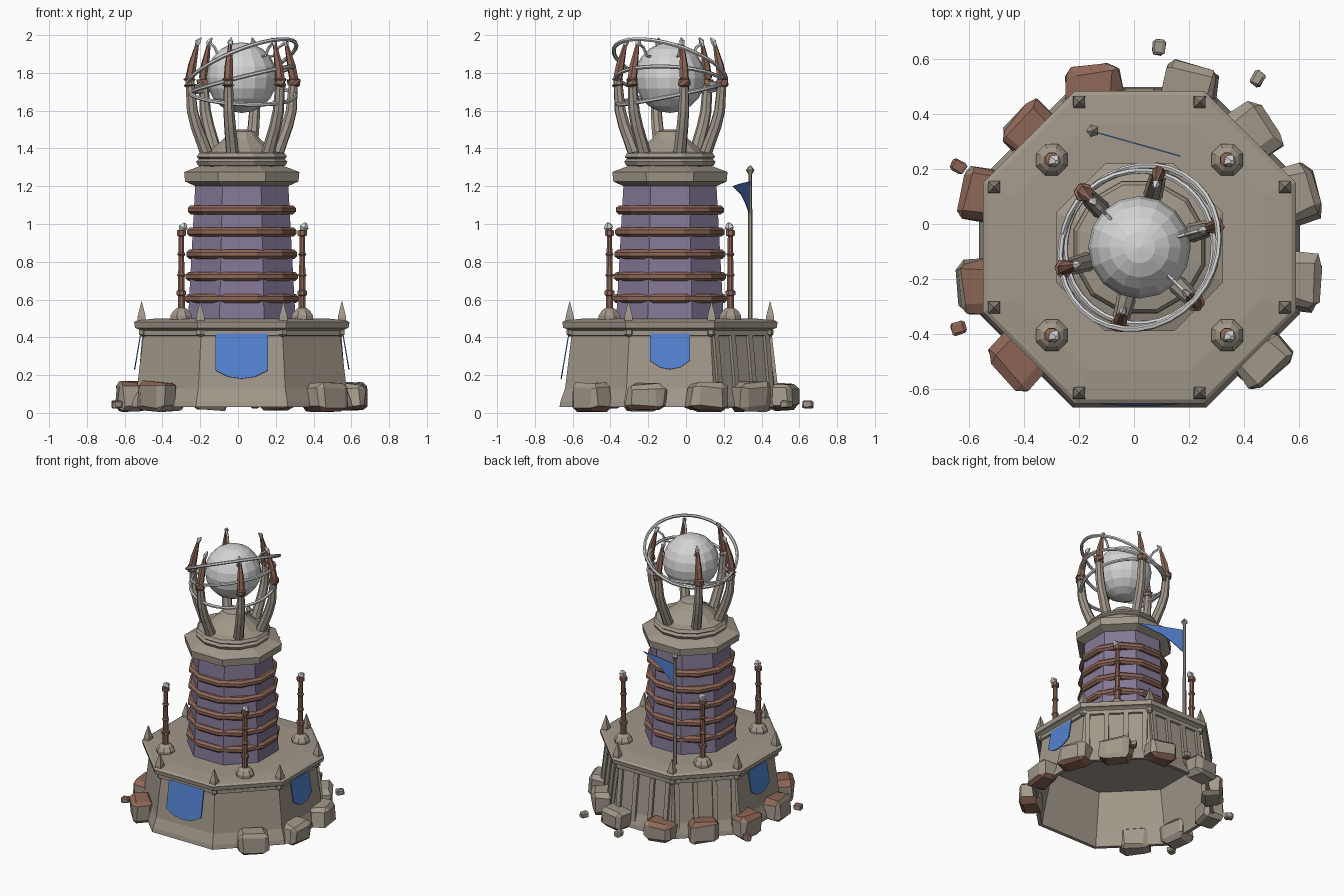
import bpy, bmesh, math, random
from mathutils import Vector, Matrix

if "Cube" in bpy.data.objects:
    bpy.data.objects.remove(bpy.data.objects["Cube"])

random.seed(4)
CX, CY = 0.02, -0.085          # tower axis
AX = Vector((CX, CY, 0))


def mat(name, rgb):
    m = bpy.data.materials.new(name)
    m.diffuse_color = (*rgb, 1)
    m.use_nodes = True
    m.node_tree.nodes["Principled BSDF"].inputs["Base Color"].default_value = m.diffuse_color
    return m


STONE = mat("stone", (0.36, 0.315, 0.255))
COPPER = mat("copper", (0.27, 0.135, 0.095))
PURPLE = mat("purple_wall", (0.235, 0.19, 0.31))
SILVER = mat("silver", (0.66, 0.66, 0.66))
BLUE = mat("blue_cloth", (0.085, 0.22, 0.62))


def finish(name, bm, *mats):
    me = bpy.data.meshes.new(name)
    bm.to_mesh(me)
    bm.free()
    for m in mats:
        me.materials.append(m)
    ob = bpy.data.objects.new(name, me)
    bpy.context.collection.objects.link(ob)
    return ob


def skin(bm, rings):
    """Join rings of vertices and cap both ends."""
    vs = [[bm.verts.new(p) for p in r] for r in rings]
    n = len(vs[0])
    for a, b in zip(vs, vs[1:]):
        for j in range(n):
            k = (j + 1) % n
            bm.faces.new((a[j], a[k], b[k], b[j]))
    bm.faces.new(vs[0][::-1])
    bm.faces.new(vs[-1])


def lathe(name, prof, n, m, at=(CX, CY), apothem=False):
    """Spin (radius, z) points; apothem=True measures to the flats, flat to the front."""
    bm = bmesh.new()
    f = 1 / math.cos(math.pi / n) if apothem else 1
    off = math.pi / n
    skin(bm, [[(at[0] + r * f * math.cos(off + 2 * math.pi * j / n),
                at[1] + r * f * math.sin(off + 2 * math.pi * j / n), z)
               for j in range(n)] for r, z in prof])
    return finish(name, bm, m)


def tube(name, pts, radii, n, m):
    bm = bmesh.new()
    pts = [Vector(p) for p in pts]
    rings = []
    for i, p in enumerate(pts):
        d = pts[min(i + 1, len(pts) - 1)] - pts[max(i - 1, 0)]
        q = d.to_track_quat('Z', 'Y')
        rings.append([p + q @ Vector((radii[i] * math.cos(2 * math.pi * j / n),
                                      radii[i] * math.sin(2 * math.pi * j / n), 0)) for j in range(n)])
    skin(bm, rings)
    return finish(name, bm, m)


def torus(name, R, r, M, m, n, k):
    bm = bmesh.new()
    vs = [[bm.verts.new(M @ Vector(((R + r * math.cos(b)) * math.cos(a),
                                    (R + r * math.cos(b)) * math.sin(a), r * math.sin(b))))
           for b in [2 * math.pi * (j + .5) / k for j in range(k)]]
          for a in [2 * math.pi * (i + .5) / n for i in range(n)]]
    for i in range(n):
        for j in range(k):
            a, b = vs[i], vs[(i + 1) % n]
            bm.faces.new((a[j], b[j], b[(j + 1) % k], a[(j + 1) % k]))
    return finish(name, bm, m)


def polar(deg, r, z):
    a = math.radians(deg)
    return AX + Vector((r * math.cos(a), r * math.sin(a), z))


# hollow octagonal base, open at the bottom
lathe("base", [(0.49, 0.41), (0.55, 0.1), (0.56, 0.03), (0.585, 0.03), (0.58, 0.06),
               (0.555, 0.13), (0.52, 0.42)], 8, STONE, apothem=True)
lathe("base_cornice", [(0.515, 0.405), (0.535, 0.41), (0.535, 0.435), (0.55, 0.445), (0.565, 0.45),
                       (0.57, 0.48), (0.555, 0.49), (0.45, 0.5)], 8, STONE, apothem=True)

# corner spikes and studs beneath them
for i in range(8):
    a = 22.5 + 45 * i
    p = polar(a, 0.574, 0)
    lathe("corner_spike", [(0.032, 0.47), (0.03, 0.51), (0.002, 0.59)], 4, STONE, at=p.xy)
    p = polar(a, 0.565, 0)
    lathe("corner_stud", [(0.012, 0.405), (0.026, 0.415), (0.026, 0.44)], 6, STONE, at=p.xy)


# hanging banners on the front and both sides
def plate(name, pts, thick, m):
    """Thin sheet from a planar outline."""
    bm = bmesh.new()
    f = bm.faces.new([bm.verts.new(p) for p in pts])
    f.normal_update()
    nrm = f.normal * thick
    g = bmesh.ops.extrude_face_region(bm, geom=[f])
    bmesh.ops.translate(bm, vec=nrm, verts=[v for v in g["geom"] if isinstance(v, bmesh.types.BMVert)])
    bmesh.ops.recalc_face_normals(bm, faces=bm.faces)
    return finish(name, bm, m)


for deg, w, low in ((-90, 0.14, 0.18), (0, 0.105, 0.23), (180, 0.105, 0.23)):
    R = Matrix.Translation(AX) @ Matrix.Rotation(math.radians(deg), 4, 'Z')
    out = lambda z: 0.532 + (0.42 - z) * 0.17
    shape = [(-w, 0.42), (-w, low + 0.045), (-w * .5, low + 0.01), (0, low),
             (w * .5, low + 0.01), (w, low + 0.045), (w, 0.42)]
    plate("banner", [R @ Vector((out(z), y, z)) for y, z in shape], 0.006, BLUE)

# upright ribs on the three rear walls
for deg in (45, 90, 135):
    R = Matrix.Translation(AX) @ Matrix.Rotation(math.radians(deg), 4, 'Z')
    for y in (-0.19, -0.065, 0.065, 0.19):
        bm = bmesh.new()
        skin(bm, [[R @ Vector((x + s, y + t, z)) for s, t in
                   ((-0.03, -0.016), (0.018, -0.016), (0.018, 0.016), (-0.03, 0.016))]
                  for x, z in ((0.56, 0.08), (0.522, 0.41))])
        finish("wall_rib", bm, STONE)


# boulders round the foot, with rusty undersides
def rock(name, x, y, z, size):
    bm = bmesh.new()
    bmesh.ops.create_cube(bm, size=1)
    bmesh.ops.bevel(bm, geom=bm.edges[:], offset=0.17, segments=1, affect='EDGES')
    ang = math.atan2(y - CY, x - CX) + random.uniform(-.15, .15)
    M = Matrix.Translation((x, y, z)) @ Matrix.Rotation(ang, 4, 'Z') @ Matrix.Diagonal((*size, 1))
    for v in bm.verts:
        v.co = M @ (v.co + Vector([random.uniform(-.06, .06) for _ in range(3)]))
        v.co.z = max(v.co.z, 0.005)
    bmesh.ops.recalc_face_normals(bm, faces=bm.faces)
    for f in bm.faces:
        f.material_index = int(f.normal.z < -0.5)
    finish(name, bm, STONE, COPPER)


for x, y in ((-0.15, 0.51), (0.2, 0.51), (-0.38, 0.35), (0.44, 0.34), (-0.56, 0.11), (0.6, 0.11),
             (-0.57, -0.23), (0.61, -0.21), (-0.43, -0.5), (0.47, -0.5)):
    rock("boulder", x, y, 0.085, (0.14, 0.2, random.uniform(0.13, 0.16)))
for x, y in ((0.09, 0.645), (0.45, 0.53), (-0.64, 0.21), (-0.64, -0.38)):
    rock("loose_stone", x, y, 0.045, (0.055, 0.045, 0.04))

# four copper posts with stone feet
for x in (CX - 0.32, CX + 0.32):
    for y in (CY - 0.32, CY + 0.32):
        lathe("post_foot", [(0.062, 0.49), (0.062, 0.515), (0.045, 0.54), (0.025, 0.555)], 8, STONE, at=(x, y))
        lathe("post", [(0.02, 0.54), (0.02, 0.62), (0.028, 0.625), (0.028, 0.645), (0.018, 0.65),
                       (0.018, 0.72), (0.025, 0.73), (0.018, 0.74), (0.016, 0.83), (0.024, 0.84),
                       (0.016, 0.85), (0.015, 0.935), (0.026, 0.94), (0.026, 0.965), (0.012, 0.97)],
              8, COPPER, at=(x, y))
        tube("post_crystal", [(x, y, 0.96), (x + .01, y - .005, 0.985), (x + .018, y - .01, 1.005)],
             [0.012, 0.026, 0.008], 5, SILVER)

# purple shaft with copper hoops
lathe("shaft", [(0.285, 0.49), (0.245, 1.23)], 8, PURPLE, apothem=True)
for i in range(5):
    z = 0.605 + 0.1175 * i
    lathe("hoop", [(0.27, z - 0.024), (0.296 - .004 * i, z - 0.024), (0.312 - .004 * i, z - 0.01),
                   (0.312 - .004 * i, z + 0.01), (0.296 - .004 * i, z + 0.024), (0.25, z + 0.024)],
          12, COPPER)

# octagonal capital, upper collar and dome
lathe("capital", [(0.245, 1.2), (0.3, 1.225), (0.305, 1.275), (0.24, 1.3), (0.21, 1.31)], 8, STONE, apothem=True)
lathe("collar", [(0.21, 1.3), (0.24, 1.31), (0.25, 1.33), (0.235, 1.345), (0.248, 1.355), (0.235, 1.375),
                 (0.18, 1.385), (0.1, 1.45), (0.07, 1.49), (0.03, 1.5)], 12, STONE)

# six claws: stone arm, copper joint and talon, silver tip
for i in range(6):
    a = 15.5 + 60 * i
    tube("claw_arm", [polar(a, r, z) for r, z in
                      ((0.185, 1.35), (0.215, 1.43), (0.25, 1.52), (0.272, 1.6), (0.285, 1.76))],
         [0.036, 0.034, 0.032, 0.03, 0.024], 8, STONE)
    tube("claw_talon", [polar(a, r, z) for r, z in
                        ((0.284, 1.73), (0.285, 1.735), (0.286, 1.765), (0.285, 1.77), (0.272, 1.84), (0.245, 1.95))],
         [0.026, 0.035, 0.035, 0.025, 0.023, 0.01], 6, COPPER)
    tube("claw_tip", [polar(a, 0.247, 1.94), polar(a, 0.24, 1.965), polar(a, 0.222, 1.985)],
         [0.01, 0.016, 0.004], 5, SILVER)
    if i in (0, 2, 5):
        tube("claw_wire", [polar(a, 0.24, 1.96), polar(a, 0.2, 1.935), polar(a, 0.175, 1.89), polar(a, 0.13, 1.885)],
             [0.008, 0.008, 0.008, 0.006], 5, SILVER)

# orb with tilted rings
bm = bmesh.new()
bmesh.ops.create_uvsphere(bm, u_segments=16, v_segments=10, radius=0.187,
                          matrix=Matrix.Translation((CX, CY, 1.775)))
finish("orb", bm, SILVER)
for R, z, nrm in ((0.31, 1.84, (-0.4, 0.3, 1)), (0.285, 1.69, (0.05, -0.2, 1)), (0.28, 1.765, (-0.25, 0.05, 1))):
    q = Vector(nrm).to_track_quat('Z', 'Y')
    torus("orb_ring", R, 0.011, Matrix.Translation((CX, CY, z)) @ q.to_matrix().to_4x4(), SILVER, 32, 6)

# rear flag on its pole
FX, FY = -0.15, 0.34
lathe("flag_pole", [(0.013, 0.49), (0.01, 1.27)], 6, STONE, at=(FX, FY))
lathe("flag_finial", [(0.008, 1.26), (0.024, 1.285), (0.004, 1.31)], 5, STONE, at=(FX, FY))
flag = [(0, 1.05), (0.25, 1.11), (0.5, 1.155), (1, 1.2), (0.5, 1.215), (0, 1.225)]
plate("flag", [(FX + 0.32 * t, FY - 0.09 * t, z) for t, z in flag], 0.005, BLUE)
